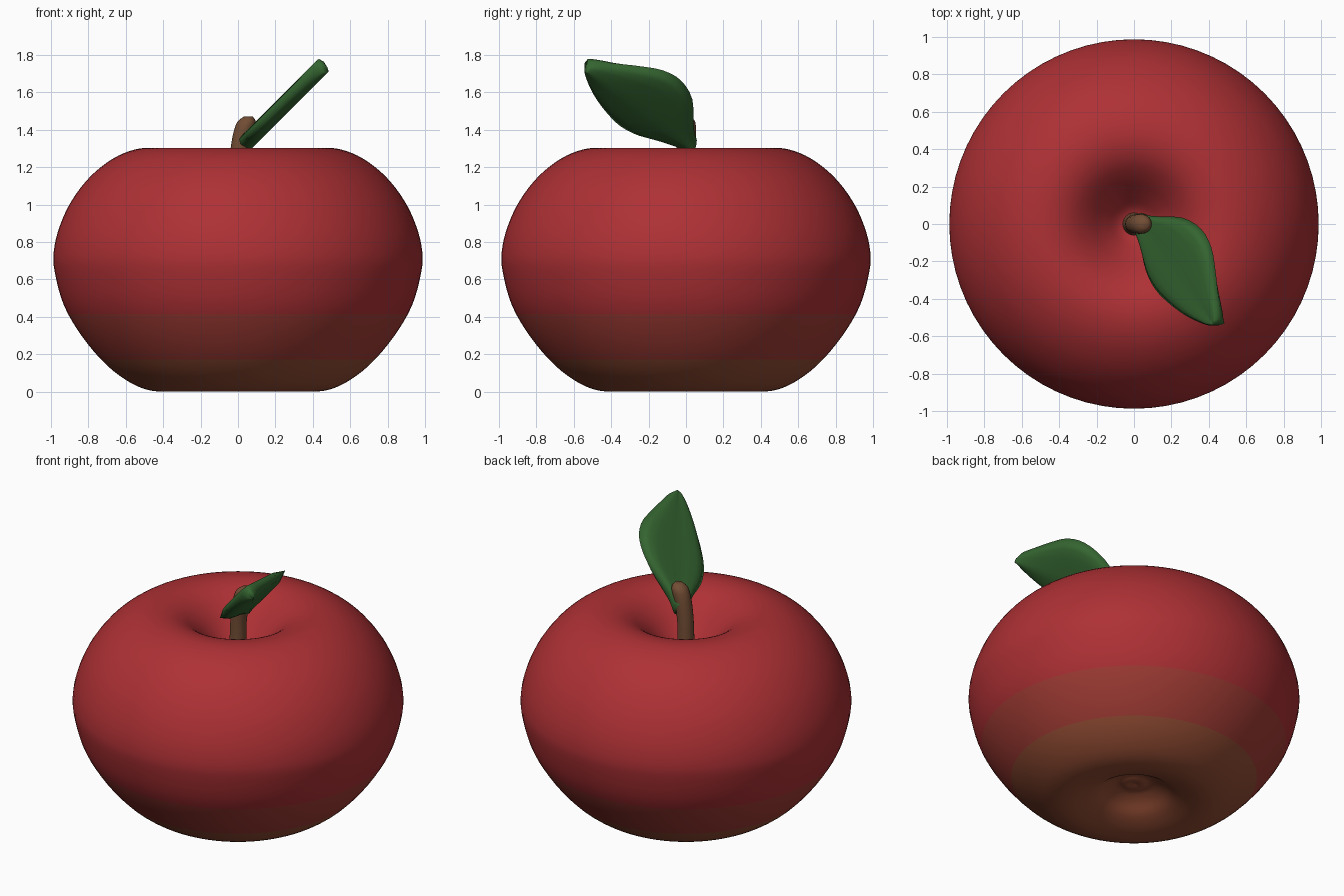
import bpy, bmesh, math
from mathutils import Vector

if "Cube" in bpy.data.objects:
    bpy.data.objects.remove(bpy.data.objects["Cube"])


def material(name, rgb):
    m = bpy.data.materials.new(name)
    m.diffuse_color = (*rgb, 1)
    m.use_nodes = True
    m.node_tree.nodes["Principled BSDF"].inputs["Base Color"].default_value = m.diffuse_color
    return m


def smooth_path(pts, n):
    """Catmull-Rom curve through the given points."""
    p = [Vector(q) for q in pts]
    p = [2 * p[0] - p[1]] + p + [2 * p[-1] - p[-2]]
    out = []
    for i in range(1, len(p) - 2):
        a, b, c, d = p[i - 1:i + 3]
        for k in range(n):
            t = k / n
            out.append(0.5 * (2 * b + (c - a) * t + (2 * a - 5 * b + 4 * c - d) * t * t
                              + (3 * b - a - 3 * c + d) * t ** 3))
    return out + [p[-2]]


def make_object(name, bm, mats):
    bmesh.ops.remove_doubles(bm, verts=bm.verts, dist=1e-5)
    bmesh.ops.recalc_face_normals(bm, faces=bm.faces)
    for f in bm.faces:
        f.smooth = True
    me = bpy.data.meshes.new(name)
    bm.to_mesh(me)
    bm.free()
    ob = bpy.data.objects.new(name, me)
    bpy.context.collection.objects.link(ob)
    for m in mats:
        me.materials.append(m)
    return ob


def skin(bm, rings, closed=True):
    """Join successive rows of points with quads."""
    rows = [[bm.verts.new(p) for p in r] for r in rings]
    for a, b in zip(rows, rows[1:]):
        n = len(a)
        for j in range(n if closed else n - 1):
            k = (j + 1) % n
            bm.faces.new((a[j], a[k], b[k], b[j]))
    return rows


red = material("apple_red", (0.42, 0.03, 0.035))
dark_red = material("apple_low_red", (0.36, 0.045, 0.035))
russet = material("apple_base_russet", (0.30, 0.075, 0.035))
green = material("leaf_green", (0.035, 0.13, 0.03))
brown = material("stem_brown", (0.17, 0.075, 0.035))

# Apple body: turned profile with a dimple at each end and a calyx bump
profile = [(0, 0, 0.13), (0.05, 0, 0.12), (0.10, 0, 0.13), (0.17, 0, 0.10),
           (0.25, 0, 0.045), (0.36, 0, 0.008), (0.46, 0, 0.005), (0.57, 0, 0.045),
           (0.70, 0, 0.14), (0.83, 0, 0.29), (0.93, 0, 0.46), (0.98, 0, 0.64),
           (0.985, 0, 0.75), (0.955, 0, 0.88), (0.89, 0, 1.02), (0.79, 0, 1.15),
           (0.67, 0, 1.245), (0.55, 0, 1.295), (0.44, 0, 1.302), (0.34, 0, 1.27),
           (0.25, 0, 1.20), (0.16, 0, 1.10), (0.08, 0, 1.02), (0, 0, 1.0)]
SIDES = 72
bm = bmesh.new()
skin(bm, [[(max(p.x, 0) * math.cos(2 * math.pi * j / SIDES),
            max(p.x, 0) * math.sin(2 * math.pi * j / SIDES), max(p.z, 0))
           for j in range(SIDES)] for p in smooth_path(profile, 4)])
bmesh.ops.dissolve_degenerate(bm, edges=bm.edges, dist=1e-6)
for f in bm.faces:
    z = f.calc_center_median().z
    f.material_index = 2 if z < 0.17 else 1 if z < 0.42 else 0
make_object("apple_body", bm, [red, dark_red, russet])

# Stem: slightly leaning tube that widens at the top (x, z, radius)
bm = bmesh.new()
stem = smooth_path([(0, 0.97, 0.065), (0, 1.1, 0.052), (0.005, 1.25, 0.05),
                    (0.025, 1.37, 0.053), (0.045, 1.44, 0.05), (0.055, 1.47, 0.025)], 3)
rows = skin(bm, [[(s.x + s.z * math.cos(2 * math.pi * j / 16),
                   s.z * math.sin(2 * math.pi * j / 16), s.y)
                  for j in range(16)] for s in stem])
bm.faces.new(rows[0])
bm.faces.new(rows[-1])
make_object("stem", bm, [brown])

# Leaf: tilted plate, rows of (distance along the midrib, right width, left width)
outline = smooth_path([(-0.05, 0.03, 0.03), (0.0, 0.07, 0.045), (0.10, 0.19, 0.085),
                       (0.21, 0.235, 0.135), (0.32, 0.22, 0.155), (0.43, 0.165, 0.14),
                       (0.54, 0.10, 0.105), (0.63, 0.045, 0.055), (0.665, 0.015, 0.02)], 3)
along, across = Vector((0.6, -0.8, 0)), Vector((0.8, 0.6, 0))
base, normal = Vector((0.05, 0.0, 0)), Vector((-0.707, 0, 0.707))
STEPS = 10


def leaf_ring(o):
    """Lens-shaped cross-section with a shallow groove on the midrib."""
    ring = []
    for side in (1, -1):
        for k in range(STEPS):
            s = side * (1 - 2 * k / STEPS)
            p = base + along * o.x + across * s * (o.y if s > 0 else o.z)
            p.z = 1.295 + p.x
            thick = 0.012 + 0.03 * math.sqrt(max(0, 1 - s * s))
            if abs(s) > 0.99:
                thick = 0
            fold = 0.014 * abs(s) - 0.007
            ring.append(p + normal * (side * thick + fold))
    return ring


bm = bmesh.new()
rows = skin(bm, [leaf_ring(o) for o in outline])
bm.faces.new(rows[0])
bm.faces.new(rows[-1])
make_object("leaf", bm, [green])
